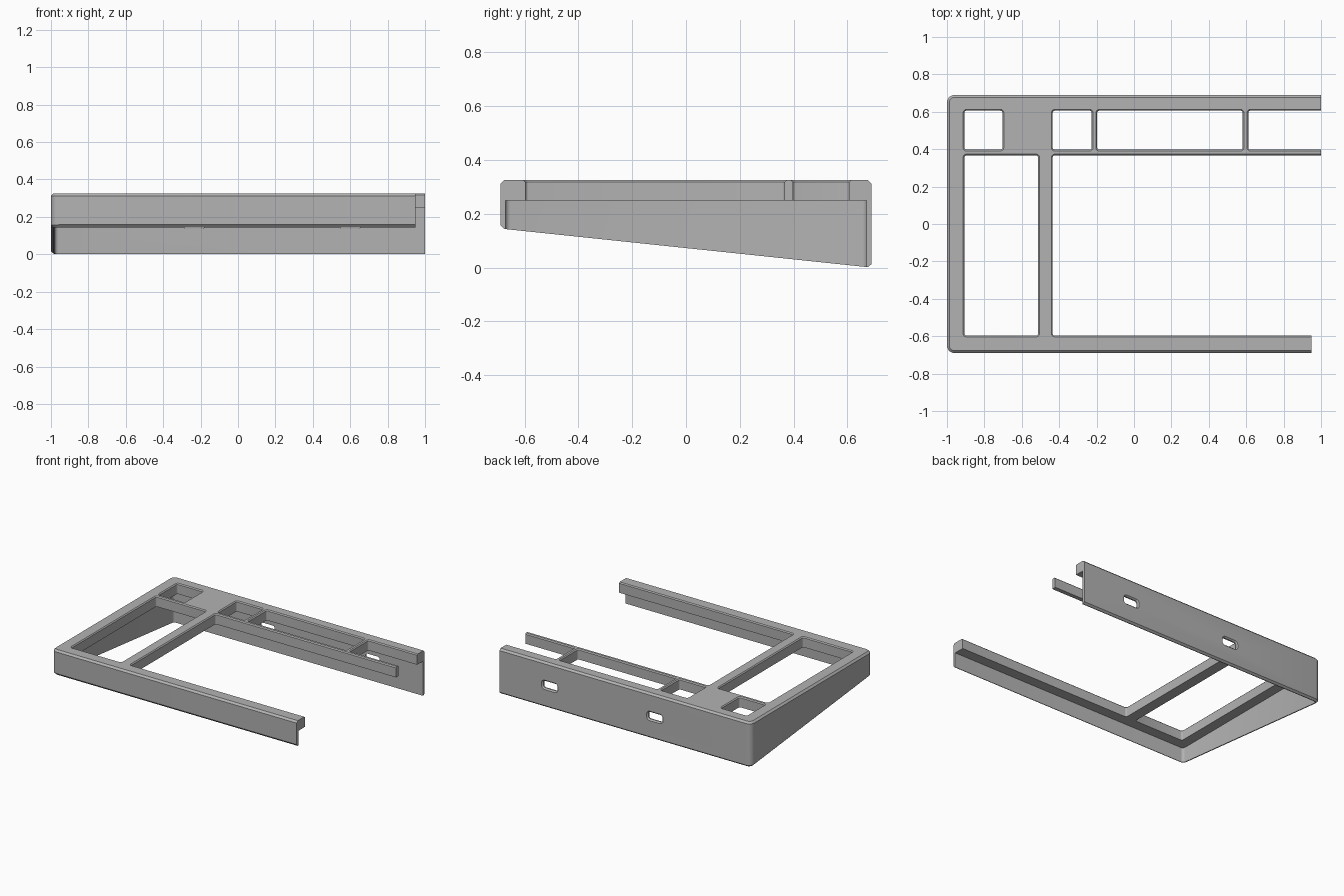
import bpy, bmesh, math
from mathutils import Matrix

cube = bpy.data.objects.get("Cube")
if cube:
    bpy.data.objects.remove(cube, do_unlink=True)

grey = bpy.data.materials.new("mid grey")
grey.use_nodes = True
colour = (0.45, 0.45, 0.45, 1)
grey.diffuse_color = colour
grey.node_tree.nodes["Principled BSDF"].inputs["Base Color"].default_value = colour

TOP, DEPTH = 0.325, 0.69


def add_object(name, bm):
    bmesh.ops.recalc_face_normals(bm, faces=bm.faces)
    mesh = bpy.data.meshes.new(name)
    bm.to_mesh(mesh)
    bm.free()
    obj = bpy.data.objects.new(name, mesh)
    bpy.context.collection.objects.link(obj)
    mesh.materials.append(grey)
    return obj


def rounded_prism(name, x0, x1, y0, y1, radius, levels):
    """Rounded rectangle lofted through (height, outward offset) levels."""
    bm = bmesh.new()
    rings = []
    for z, grow in levels:
        ring = []
        corners = [(x1, y1, -1, -1), (x0, y1, 1, -1), (x0, y0, 1, 1), (x1, y0, -1, 1)]
        for i, (x, y, sx, sy) in enumerate(corners):
            for k in range(5):
                a = (i + k / 4) * math.pi / 2
                r = radius + grow
                ring.append(bm.verts.new((x + sx * radius + r * math.cos(a),
                                          y + sy * radius + r * math.sin(a), z)))
        rings.append(ring)
    for lower, upper in zip(rings, rings[1:]):
        for i in range(len(lower)):
            j = (i + 1) % len(lower)
            bm.faces.new((lower[i], lower[j], upper[j], upper[i]))
    bm.faces.new(rings[0])
    bm.faces.new(rings[-1])
    return add_object(name, bm)


# Wedge body: side profile swept along x, overlong at the open end
bm = bmesh.new()
profile = [(-DEPTH, 0.145), (DEPTH, 0), (DEPTH, TOP), (-DEPTH, TOP)]
ends = [[bm.verts.new((x, y, z)) for y, z in profile] for x in (-1, 1.2)]
for i in range(4):
    j = (i + 1) % 4
    bm.faces.new((ends[0][i], ends[0][j], ends[1][j], ends[1][i]))
for end in ends:
    bm.faces.new(end)
bmesh.ops.recalc_face_normals(bm, faces=bm.faces)


def upright(edge):
    a, b = edge.verts
    return abs(a.co.x - b.co.x) + abs(a.co.y - b.co.y) < 1e-4


# Round the closed corners, then chamfer the upper and lower rims
corners = [e for e in bm.edges if upright(e) and e.verts[0].co.x < 0]
bmesh.ops.bevel(bm, geom=corners, offset=0.04, segments=5, profile=0.5, affect='EDGES')
bm.normal_update()
rim = [e for e in bm.edges
       if any(abs(f.normal.z) > 0.9 for f in e.link_faces)
       and any(abs(f.normal.z) < 0.5 for f in e.link_faces)
       and min(v.co.x for v in e.verts) < 1.1]
bmesh.ops.bevel(bm, geom=rim, offset=0.013, segments=1, affect='EDGES')
frame = add_object("stand_frame", bm)

# Hollow underside and trimmed ends
cutters = [
    rounded_prism("underside_cutter", -0.98, 1.4, -0.672, 0.672, 0.02, [(-0.5, 0), (0.25, 0)]),
    rounded_prism("back_end_cutter", 1.0, 1.5, -1, 1, 0.001, [(-0.6, 0), (0.6, 0)]),
    rounded_prism("front_end_cutter", 0.95, 1.6, -1.1, -0.5, 0.001, [(-0.7, 0), (0.7, 0)]),
]

# Openings in the top, with a chamfered rim
flare = [(0.2, 0), (TOP - 0.007, 0), (TOP + 0.013, 0.02)]
openings = [(-0.907, -0.512, -0.597, 0.367), (-0.435, 1.3, -0.597, 0.367)]
openings += [(a, b, 0.397, 0.606) for a, b in
             [(-0.907, -0.703), (-0.435, -0.226), (-0.197, 0.581), (0.611, 1.3)]]
for box in openings:
    cutters.append(rounded_prism("opening_cutter", *box, 0.012, flare))

# Cable slots through the back wall
for x in (-0.235, 0.6):
    slot = rounded_prism("slot_cutter", x - 0.056, x + 0.056, -0.187, -0.137, 0.015,
                         [(0.63, 0), (DEPTH - 0.009, 0), (DEPTH + 0.011, 0.02)])
    slot.data.transform(Matrix.Rotation(-math.pi / 2, 4, 'X'))
    cutters.append(slot)

for cutter in cutters:
    cutter.hide_render = True
    mod = frame.modifiers.new("cut", 'BOOLEAN')
    mod.operation = 'DIFFERENCE'
    mod.solver = 'EXACT'
    mod.object = cutter

# Bake the cuts and drop the helpers
bpy.context.view_layer.update()
result = bpy.data.meshes.new_from_object(frame.evaluated_get(bpy.context.evaluated_depsgraph_get()))
frame.modifiers.clear()
frame.data = result
result.materials.clear()
result.materials.append(grey)
for cutter in cutters:
    bpy.data.objects.remove(cutter, do_unlink=True)

bpy.ops.object.select_all(action='DESELECT')
frame.select_set(True)
bpy.context.view_layer.objects.active = frame
bpy.ops.object.shade_smooth_by_angle(angle=math.radians(30))
